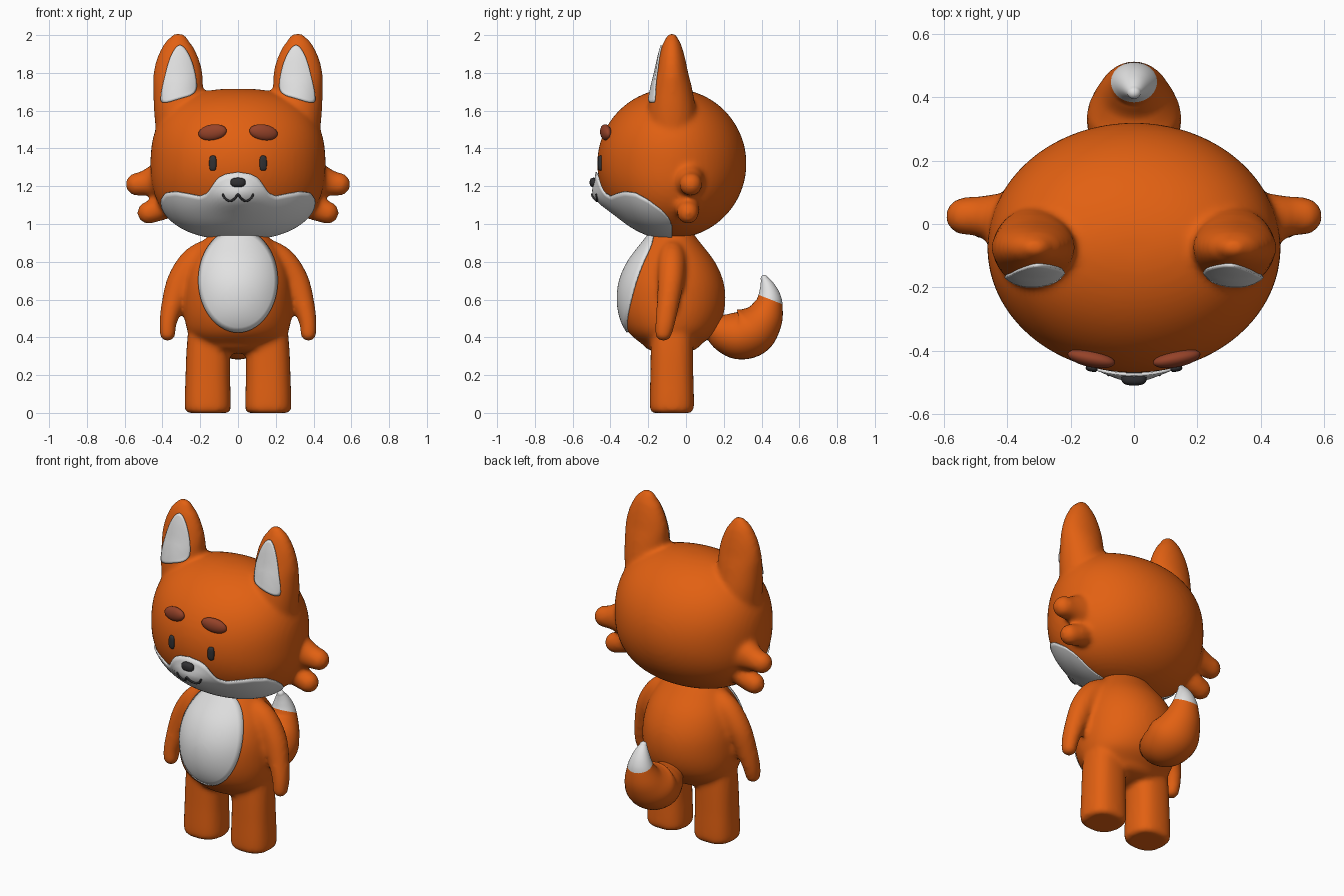
import bpy, bmesh, math
from mathutils import Vector, Matrix

if "Cube" in bpy.data.objects:
    bpy.data.objects.remove(bpy.data.objects["Cube"])

def material(name, rgb):
    m = bpy.data.materials.new(name)
    m.diffuse_color = (*rgb, 1)
    m.use_nodes = True
    m.node_tree.nodes["Principled BSDF"].inputs["Base Color"].default_value = m.diffuse_color
    return m

ORANGE = material("orange fur", (0.76, 0.118, 0.006))
WHITE = material("white fur", (0.76, 0.76, 0.76))
BROWN = material("brown brow", (0.30, 0.055, 0.022))
DARK = material("dark grey", (0.03, 0.03, 0.033))

def finish(bm, name, *mats, recalc=True):
    if recalc:
        bmesh.ops.recalc_face_normals(bm, faces=bm.faces[:])
    for f in bm.faces:
        f.smooth = True
    me = bpy.data.meshes.new(name)
    bm.to_mesh(me)
    bm.free()
    for m in mats:
        me.materials.append(m)
    ob = bpy.data.objects.new(name, me)
    bpy.context.collection.objects.link(ob)
    return ob

def spline(pts, sub=5, closed=False):
    """Catmull-Rom through points of any dimension."""
    n, out = len(pts), []
    get = (lambda i: pts[i % n]) if closed else (lambda i: pts[max(0, min(n - 1, i))])
    for i in range(n if closed else n - 1):
        quad = [get(i + k) for k in (-1, 0, 1, 2)]
        for s in range(sub):
            t = s / sub
            out.append([0.5 * (2*b + (c - a)*t + (2*a - 5*b + 4*c - d)*t*t + (3*b - a - 3*c + d)*t**3)
                        for a, b, c, d in zip(*quad)])
    return out if closed else out + [list(pts[-1])]

def skin(bm, rings):
    """Bridge rings of points into a closed tube."""
    vs = [[bm.verts.new(p) for p in r] for r in rings]
    n = len(vs[0])
    for a, b in zip(vs, vs[1:]):
        for i in range(n):
            bm.faces.new((a[i], a[(i + 1) % n], b[(i + 1) % n], b[i]))
    bm.faces.new(vs[0][::-1])
    bm.faces.new(vs[-1])

def loft(bm, pts, ref=(1, 0, 0), power=2.0, caps=(1, 1), seg=32):
    """Tube along (x, y, z, radius_u, radius_v) points with rounded ends."""
    rows = spline(pts)
    pos = [Vector(r[:3]) for r in rows]
    st = []
    for i, r in enumerate(rows):
        t = (pos[min(i + 1, len(pos) - 1)] - pos[max(i - 1, 0)]).normalized()
        st.append((pos[i], t, r[3], r[4]))
    def cap(s, sign, amount):
        p, t, u, v = s
        return [(p + t * sign * amount * min(u, v) * math.sin(a), t, u * math.cos(a), v * math.cos(a))
                for a in (0.3, 0.6, 0.9, 1.2, 1.4, 1.52)]
    if caps[0]:
        st = cap(st[0], -1, caps[0])[::-1] + st
    if caps[1]:
        st += cap(st[-1], 1, caps[1])
    rings = []
    for p, t, ru, rv in st:
        u = Vector(ref)
        u = (u - t * u.dot(t)).normalized()
        v = t.cross(u)
        ring = []
        for k in range(seg):
            c, s = math.cos(k * math.tau / seg), math.sin(k * math.tau / seg)
            ring.append(p + u * ru * math.copysign(abs(c) ** (2 / power), c)
                        + v * rv * math.copysign(abs(s) ** (2 / power), s))
        rings.append(ring)
    skin(bm, rings)

def flip(pts, s):
    return [(p[0] * s, *p[1:]) for p in pts]

def blend(ob):
    """Fuse overlapping volumes into one soft skin."""
    r = ob.modifiers.new("fuse", 'REMESH')
    r.mode, r.voxel_size, r.use_smooth_shade = 'VOXEL', 0.014, True
    sm = ob.modifiers.new("soften", 'SMOOTH')
    sm.factor, sm.iterations = 0.5, 8

# Head skin: width and depth follow height
HY, HZ, HR = -0.075, 1.32, 0.397
def head_point(theta, z, grow=1.0):
    t = min(1.0, abs(z - HZ) / HR)
    a = 0.463 * (1 - t ** 2.5) ** 0.4 * grow
    b = 0.395 * math.sqrt(1 - t * t) * grow
    return Vector((a * math.sin(theta), HY - b * math.cos(theta), z))

bm = bmesh.new()
skin(bm, [[head_point(k * math.tau / 64, HZ - HR * math.cos(j * math.pi / 40)) for k in range(64)]
          for j in range(1, 40)])
EAR = [(0.31, HY, 1.45, 0.12, 0.13), (0.315, HY, 1.6, 0.13, 0.127), (0.317, HY, 1.72, 0.132, 0.107),
       (0.318, HY, 1.8, 0.13, 0.087), (0.318, HY, 1.88, 0.11, 0.07), (0.315, HY, 1.95, 0.076, 0.05),
       (0.31, HY, 1.985, 0.045, 0.03)]
TUFT_TOP = [(0.36, 0.01, 1.24, 0.1, 0.12), (0.45, 0.02, 1.225, 0.075, 0.085),
            (0.50, 0.025, 1.215, 0.062, 0.066), (0.535, 0.025, 1.21, 0.06, 0.062)]
TUFT_LOW = [(0.34, 0.0, 1.12, 0.07, 0.08), (0.42, 0.01, 1.08, 0.062, 0.065), (0.475, 0.01, 1.06, 0.058, 0.06)]
for s in (1, -1):
    loft(bm, flip(EAR, s), caps=(0, 0.8))
    loft(bm, flip(TUFT_TOP, s), ref=(0, 1, 0))
    loft(bm, flip(TUFT_LOW, s), ref=(0, 1, 0))
head = finish(bm, "head", ORANGE)
blend(head)

# Body with legs and arms
bm = bmesh.new()
loft(bm, [(0, -0.075, z, w, d) for z, w, d in (
    (0.36, 0.20, 0.15), (0.42, 0.26, 0.225), (0.5, 0.283, 0.268), (0.6, 0.288, 0.284), (0.7, 0.28, 0.272),
    (0.8, 0.25, 0.228), (0.9, 0.19, 0.152), (0.98, 0.12, 0.09))], caps=(0.3, 0.2), seg=48)
LEG = [(0.16, -0.075, 0.0, 0.105, 0.1), (0.16, -0.075, 0.025, 0.122, 0.117), (0.16, -0.075, 0.2, 0.118, 0.114),
       (0.157, -0.075, 0.33, 0.116, 0.112), (0.15, -0.075, 0.45, 0.112, 0.11)]
ARM = [(0.12, -0.075, 0.86, 0.075, 0.07), (0.22, -0.075, 0.80, 0.085, 0.075), (0.30, -0.08, 0.70, 0.075, 0.07),
       (0.345, -0.095, 0.58, 0.06, 0.06), (0.37, -0.11, 0.48, 0.047, 0.053), (0.373, -0.12, 0.42, 0.042, 0.045)]
for s in (1, -1):
    loft(bm, flip(LEG, s), power=2.5, caps=(0, 0))
    loft(bm, flip(ARM, s))
body = finish(bm, "body", ORANGE)
blend(body)

# Tail, cut where the white tip begins
bm = bmesh.new()
loft(bm, [(0, y, z, r * 1.1, r) for y, z, r in (
    (0.15, 0.45, 0.075), (0.21, 0.425, 0.108), (0.285, 0.412, 0.13), (0.355, 0.44, 0.133), (0.41, 0.5, 0.105),
    (0.437, 0.57, 0.077), (0.44, 0.62, 0.06), (0.43, 0.67, 0.04), (0.415, 0.71, 0.02))])
cut, up = Vector((0, 0.44, 0.603)), Vector((0, 0.37, 0.93))
bmesh.ops.bisect_plane(bm, geom=bm.verts[:] + bm.edges[:] + bm.faces[:], plane_co=cut, plane_no=up)
for f in bm.faces:
    f.material_index = int((f.calc_center_median() - cut).dot(up) > 0)
finish(bm, "tail", ORANGE, WHITE)

# Muzzle: white shell below a wavy edge (degrees, height), bulging at the snout
EDGE = [(0, 1.275), (8, 1.265), (13, 1.245), (17, 1.205), (21, 1.163), (27, 1.145), (36, 1.158), (47, 1.17),
        (58, 1.163), (68, 1.128), (80, 1.07), (87, 1.025), (90, 0.99)]
def edge_height(d):
    for (a, za), (b, zb) in zip(EDGE, EDGE[1:]):
        if d <= b:
            return za + (zb - za) * (d - a) / (b - a)
    return EDGE[-1][1]
def muzzle_point(theta, z):
    p = head_point(theta, z, 1.02)
    p.y -= 0.055 * math.exp(-((z - 1.145) / 0.08) ** 2 - (p.x / 0.14) ** 2)
    p.z -= 0.006 * max(0, (1.05 - z) / 0.13)
    return p
bm = bmesh.new()
cols, rows = 90, 18
grid = []
for i in range(cols + 1):
    d = -90 + 180 * i / cols
    top = math.acos((HZ - edge_height(abs(d))) / HR)
    grid.append([bm.verts.new(muzzle_point(math.radians(d), HZ - HR * math.cos(0.02 + (top - 0.02) * j / rows)))
                 for j in range(rows + 1)])
for a, b in zip(grid, grid[1:]):
    for j in range(rows):
        bm.faces.new((a[j], b[j], b[j + 1], a[j + 1]))
muzzle = finish(bm, "muzzle", WHITE, recalc=False)
so = muzzle.modifiers.new("thickness", 'SOLIDIFY')
so.thickness, so.offset = 0.009, -1

# White plates laid onto the fur: belly and inner ears
def plate(name, outline, target):
    bm = bmesh.new()
    n, cx, cz = len(outline), sum(p[0] for p in outline) / len(outline), sum(p[1] for p in outline) / len(outline)
    mid = bm.verts.new((cx, -1, cz))
    prev = None
    for k in range(1, 11):
        ring = [bm.verts.new((cx + (x - cx) * k / 10, -1, cz + (z - cz) * k / 10)) for x, z in outline]
        for i in range(n):
            j = (i + 1) % n
            bm.faces.new((prev[i], prev[j], ring[j], ring[i]) if prev else (mid, ring[j], ring[i]))
        prev = ring
    bmesh.ops.recalc_face_normals(bm, faces=bm.faces[:])
    bm.normal_update()
    if bm.faces[:][0].normal.y > 0:
        bmesh.ops.reverse_faces(bm, faces=bm.faces[:])
    ob = finish(bm, name, WHITE, recalc=False)
    w = ob.modifiers.new("lay on", 'SHRINKWRAP')
    w.target, w.wrap_method, w.wrap_mode, w.offset = target, 'PROJECT', 'ABOVE_SURFACE', 0.009
    w.use_project_y, w.use_positive_direction, w.use_negative_direction = True, True, False
    t = ob.modifiers.new("thickness", 'SOLIDIFY')
    t.thickness, t.offset = 0.0095, -1

plate("belly", [(0.205 * math.cos(k * math.tau / 56), 0.70 + 0.27 * math.sin(k * math.tau / 56))
                for k in range(56)], body)
INNER = [(0.392, 1.642), (0.31, 1.662), (0.235, 1.69), (0.225, 1.76), (0.248, 1.86), (0.285, 1.93),
         (0.32, 1.94), (0.357, 1.88), (0.385, 1.78), (0.403, 1.68)]
for s, side in ((1, "right"), (-1, "left")):
    plate("inner_ear_" + side, spline(flip(INNER, s), 4, True), head)

# Brows, eyes and nose
def blob(name, loc, size, mat, rot=(0, 0, 0), power=2.0):
    bm = bmesh.new()
    bmesh.ops.create_uvsphere(bm, u_segments=24, v_segments=16, radius=1)
    for v in bm.verts:
        k = sum(abs(c) ** power for c in v.co) ** (-1 / power)
        v.co = Vector([c * k * r for c, r in zip(v.co, size)])
    ob = finish(bm, name, mat)
    ob.location, ob.rotation_euler = loc, rot

for s, side in ((1, "right"), (-1, "left")):
    blob("brow_" + side, (0.135 * s, -0.425, 1.485), (0.077, 0.027, 0.042), BROWN, (0, 0.15 * s, 0.2 * s))
    blob("eye_" + side, (0.133 * s, -0.452, 1.322), (0.019, 0.014, 0.04), DARK, (0, 0, 0.2 * s), 3.5)
blob("nose", (0, -0.488, 1.22), (0.04, 0.022, 0.025), DARK, power=2.6)

# Mouth: thin double curve on the muzzle
half = [(0.0, 1.157), (0.015, 1.137), (0.04, 1.122), (0.065, 1.132), (0.08, 1.155)]
bm = bmesh.new()
path = []
for x, z in flip(half[::-1], -1) + half[1:]:
    p = muzzle_point(math.asin(x / 0.43), z)
    path.append((x, p.y - 0.002, z, 0.006, 0.006))
loft(bm, path, ref=(0, 1, 0), seg=8)
finish(bm, "mouth", DARK)
